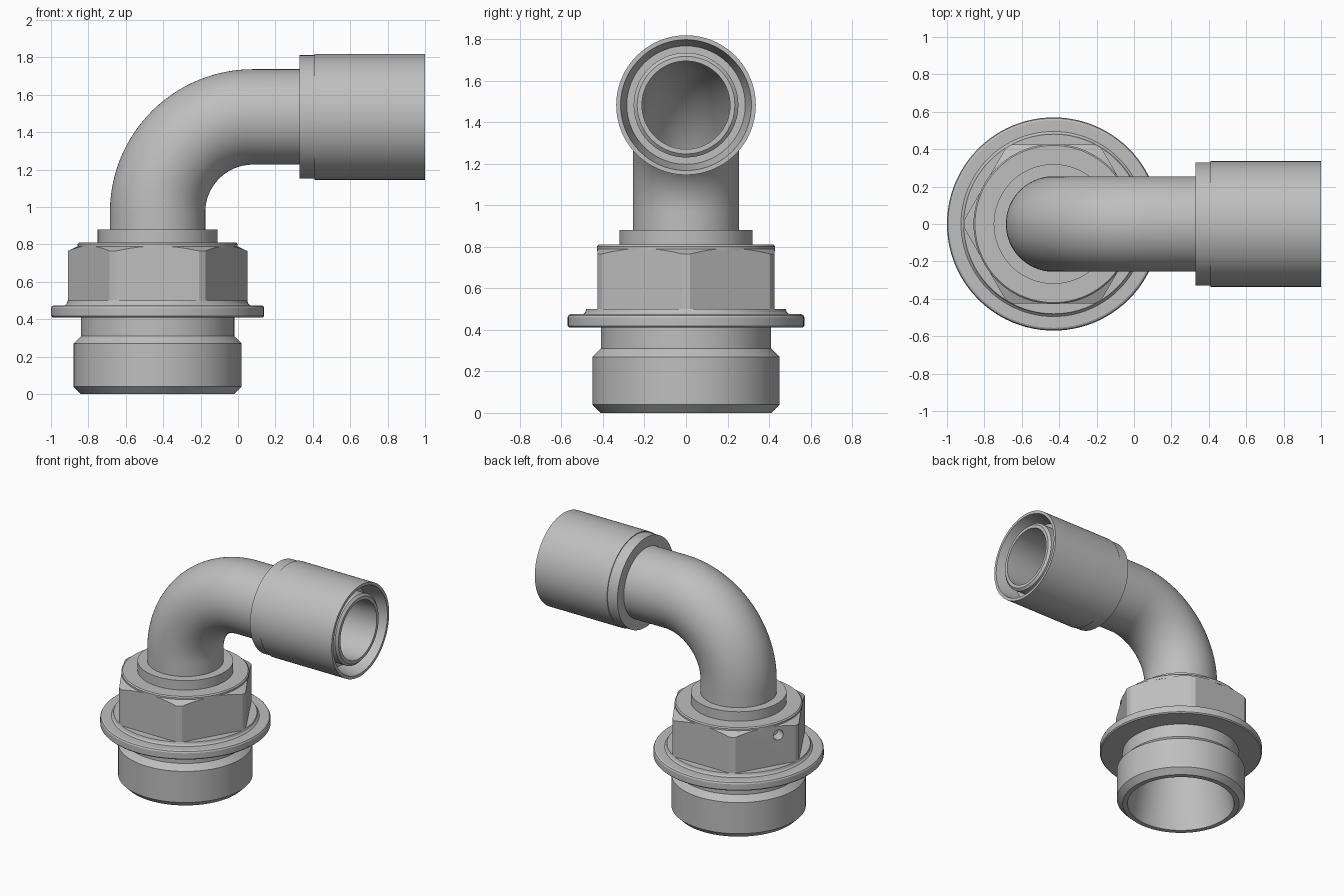
import bpy, bmesh, math
from mathutils import Matrix, Vector

if "Cube" in bpy.data.objects:
    bpy.data.objects.remove(bpy.data.objects["Cube"])

AX = -0.43          # x of the vertical axis
PZ = 1.482          # height of the horizontal axis
SEG = 96

steel = bpy.data.materials.new("grey steel")
steel.diffuse_color = (0.52, 0.52, 0.52, 1)
steel.use_nodes = True
steel.node_tree.nodes["Principled BSDF"].inputs["Base Color"].default_value = steel.diffuse_color


def finish(name, bm, smooth=True):
    bmesh.ops.recalc_face_normals(bm, faces=bm.faces)
    me = bpy.data.meshes.new(name)
    bm.to_mesh(me)
    bm.free()
    me.materials.append(steel)
    ob = bpy.data.objects.new(name, me)
    bpy.context.collection.objects.link(ob)
    if smooth:
        shade(ob)
    return ob


def shade(ob):
    bpy.ops.object.select_all(action='DESELECT')
    ob.select_set(True)
    bpy.context.view_layer.objects.active = ob
    bpy.ops.object.shade_smooth_by_angle(angle=math.radians(25))


def bridge(bm, rings, closed):
    """Join equal rings of vertices with quads."""
    n = len(rings[0])
    for i in range(len(rings) if closed else len(rings) - 1):
        a, b = rings[i], rings[(i + 1) % len(rings)]
        for j in range(n):
            k = (j + 1) % n
            bm.faces.new((a[j], a[k], b[k], b[j]))


def lathe(name, profile, matrix):
    """Revolve a closed (radius, height) profile round local z."""
    bm = bmesh.new()
    rings = [[bm.verts.new(matrix @ Vector((r * math.cos(t), r * math.sin(t), h)))
              for t in (2 * math.pi * j / SEG for j in range(SEG))]
             for r, h in profile]
    bridge(bm, rings, True)
    return finish(name, bm)


def boolean(ob, cutter, operation):
    mod = ob.modifiers.new("cut", 'BOOLEAN')
    mod.operation, mod.object, mod.solver = operation, cutter, 'EXACT'
    bpy.context.view_layer.objects.active = ob
    bpy.ops.object.modifier_apply(modifier=mod.name)
    bpy.data.objects.remove(cutter)


upright = Matrix.Translation((AX, 0, 0))
sideways = Matrix.Translation((0, 0, PZ)) @ Matrix.Rotation(math.pi / 2, 4, 'Y')

# Threaded stud with groove, flange, collar and tapered mouth
lathe("stud_body", [
    (0.375, 0), (0.41, 0), (0.45, 0.04), (0.45, 0.27), (0.41, 0.31),
    (0.41, 0.41), (0.562, 0.41), (0.57, 0.418), (0.57, 0.46), (0.565, 0.47),
    (0.555, 0.475), (0.495, 0.475), (0.485, 0.485), (0.48, 0.5), (0.32, 0.5),
    (0.32, 0.88), (0.212, 0.88), (0.212, 0.77)], upright)

# Hexagon with turned chamfers and top disc
bm = bmesh.new()
bmesh.ops.create_cone(bm, cap_ends=True, segments=6, radius1=0.425 / math.cos(math.pi / 6),
                      radius2=0.425 / math.cos(math.pi / 6), depth=0.31)
angle = max(bm.verts, key=lambda v: v.co.x).co
bmesh.ops.rotate(bm, verts=bm.verts, matrix=Matrix.Rotation(-math.atan2(angle.y, angle.x), 3, 'Z'))
bmesh.ops.translate(bm, verts=bm.verts, vec=(AX, 0, 0.645))
hexagon = finish("hexagon", bm, False)
turning = lathe("turning_cutter", [(0.31, 0.48), (0.48, 0.48), (0.48, 0.765),
                                   (0.428, 0.79), (0.428, 0.85), (0.31, 0.85)], upright)
boolean(hexagon, turning, 'INTERSECT')

# Small drilled hole on one rear flat
a = math.radians(150)
normal = Vector((math.cos(a), math.sin(a), 0))
along = Vector((-math.sin(a), math.cos(a), 0))
bm = bmesh.new()
bmesh.ops.create_cone(bm, cap_ends=True, segments=32, radius1=0.037, radius2=0.037, depth=0.16,
                      matrix=Matrix.Translation(Vector((AX, 0, 0.72)) + normal * 0.425 + along * 0.095)
                      @ normal.to_track_quat('Z', 'Y').to_matrix().to_4x4())
boolean(hexagon, finish("drill_cutter", bm, False), 'DIFFERENCE')
shade(hexagon)

# Top disc above the hexagon
lathe("top_disc", [(0.31, 0.78), (0.428, 0.78), (0.428, 0.802), (0.42, 0.81), (0.31, 0.81)], upright)

# Bent pipe: straight, quarter bend, straight, hollow
bend = 0.51
cx, cz = AX + bend, PZ - bend
path = [(AX, 0.87, 0.0)]
path += [(cx - bend * math.cos(t), cz + bend * math.sin(t), t)
         for t in (math.pi / 2 * i / 32 for i in range(33))]
path += [(0.5, PZ, math.pi / 2)]


def ring(bm, r, x, z, t):
    """Circle across the path; t is the turn from vertical."""
    out = []
    for j in range(SEG):
        p = 2 * math.pi * j / SEG
        u = r * math.cos(p)
        out.append(bm.verts.new((x - u * math.cos(t), r * math.sin(p), z + u * math.sin(t))))
    return out


bm = bmesh.new()
rings = [ring(bm, 0.255, *s) for s in path]
rings += [ring(bm, 0.212, *s) for s in reversed(path)]
bridge(bm, rings, True)
finish("elbow_pipe", bm)

# End sleeve with step, tapered recess and inner nozzle
lathe("end_sleeve", [
    (0.212, 0.48), (0.25, 0.33), (0.33, 0.33), (0.33, 0.41), (0.336, 0.41),
    (0.336, 1.0), (0.315, 1.0), (0.285, 0.86), (0.252, 0.86), (0.252, 0.97),
    (0.235, 0.985), (0.212, 0.985)], sideways)
